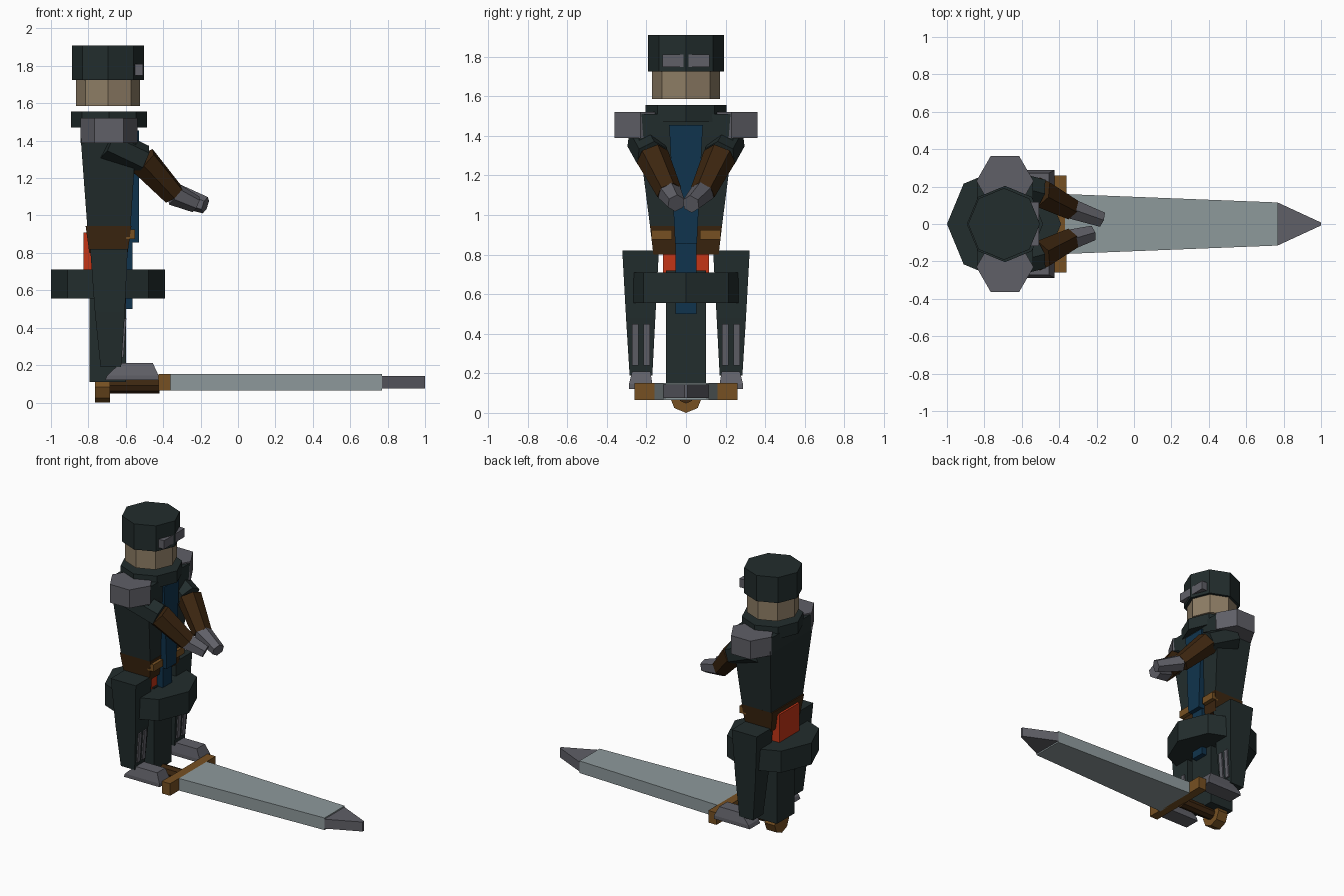
import bpy
import math
from mathutils import Vector

if "Cube" in bpy.data.objects:
    bpy.data.objects.remove(bpy.data.objects["Cube"])


def material(name, r, g, b):
    m = bpy.data.materials.new(name)
    m.diffuse_color = (r, g, b, 1)
    m.use_nodes = True
    m.node_tree.nodes["Principled BSDF"].inputs["Base Color"].default_value = m.diffuse_color
    return m


CLOTH = material("dark_green_cloth", 0.016, 0.026, 0.026)
STEEL = material("grey_steel", 0.115, 0.115, 0.135)
SKIN = material("tan_skin", 0.27, 0.205, 0.13)
LEATHER = material("brown_leather", 0.045, 0.019, 0.005)
BRASS = material("brass", 0.18, 0.08, 0.016)
BLADE = material("pale_blade", 0.27, 0.32, 0.33)
BLUE = material("blue_cloth", 0.005, 0.034, 0.075)
RED = material("orange_red_cloth", 0.55, 0.035, 0.008)

CX = -0.695  # body axis


def loft(name, mat, rings):
    """Closed solid skinned through rings of equal point count."""
    n = len(rings[0])
    verts = [tuple(p) for r in rings for p in r]
    faces = [tuple(range(n))[::-1],
             tuple(range((len(rings) - 1) * n, len(rings) * n))]
    for k in range(len(rings) - 1):
        for i in range(n):
            j = (i + 1) % n
            faces.append((k * n + i, k * n + j, (k + 1) * n + j, (k + 1) * n + i))
    mesh = bpy.data.meshes.new(name)
    mesh.from_pydata(verts, [], faces)
    mesh.materials.append(mat)
    ob = bpy.data.objects.new(name, mesh)
    bpy.context.collection.objects.link(ob)
    return ob


def rect(x0, x1, y0, y1, z):
    return [(x0, y0, z), (x1, y0, z), (x1, y1, z), (x0, y1, z)]


def box(name, mat, x0, x1, y0, y1, z0, z1):
    return loft(name, mat, [rect(x0, x1, y0, y1, z0), rect(x0, x1, y0, y1, z1)])


def prism(name, mat, x, y, r, z0, z1, n=8):
    def ring(z):
        return [(x + r * math.cos(2 * math.pi * i / n),
                 y + r * math.sin(2 * math.pi * i / n), z) for i in range(n)]
    return loft(name, mat, [ring(z0), ring(z1)])


def limb(name, mat, a, b, ra, rb, n=6):
    """Tapered n-sided bar between two points."""
    a, b = Vector(a), Vector(b)
    d = (b - a).normalized()
    up = Vector((0, 0, 1))
    u = (up - d * up.dot(d)).normalized()
    v = d.cross(u)
    rings = []
    for c, r in ((a, ra), (b, rb)):
        rings.append([c + r * (math.cos(2 * math.pi * i / n) * u +
                               math.sin(2 * math.pi * i / n) * v) for i in range(n)])
    return loft(name, mat, rings)


def span(s, a, b):
    """Mirror a y range to the given side."""
    return sorted((s * a, s * b))


# Head and helmet
prism("head", SKIN, CX, 0, 0.172, 1.585, 1.73)
prism("helmet", CLOTH, CX, 0, 0.192, 1.725, 1.91)
box("visor", STEEL, -0.60, -0.508, -0.118, 0.118, 1.748, 1.81)

# Torso
prism("collar", CLOTH, CX + 0.005, 0, 0.204, 1.47, 1.555)
loft("torso", CLOTH, [rect(-0.805, -0.575, -0.18, 0.18, 0.93),
                      rect(-0.84, -0.545, -0.24, 0.24, 1.40),
                      rect(-0.84, -0.54, -0.225, 0.225, 1.51)])
loft("belt", LEATHER, [rect(-0.795, -0.59, -0.165, 0.165, 0.80),
                       rect(-0.815, -0.57, -0.182, 0.182, 0.945)])

# Cloth hanging front and back
loft("upper_tabard", BLUE, [rect(-0.60, -0.53, -0.055, 0.055, 0.855),
                            rect(-0.60, -0.53, -0.085, 0.085, 1.455)])
box("lower_tabard", BLUE, -0.62, -0.563, -0.052, 0.052, 0.50, 0.90)
box("rear_sash", RED, -0.825, -0.61, -0.115, 0.115, 0.70, 0.91)
box("long_skirt", CLOTH, -0.795, -0.60, -0.10, 0.10, 0.11, 0.72)
prism("hip_skirt", CLOTH, CX, 0, 0.305, 0.555, 0.71)

# Paired parts
for side, s in (("left", 1), ("right", -1)):
    prism(side + "_shoulder_plate", STEEL, -0.69, s * 0.23, 0.153, 1.388, 1.52, 6)
    y0, y1 = span(s, 0.07, 0.175)
    box(side + "_belt_buckle", BRASS, -0.60, -0.55, y0, y1, 0.875, 0.925)

    # Arm
    elbow = (-0.51, s * 0.17, 1.295)
    wrist = (-0.345, s * 0.085, 1.115)
    tip = (-0.175, 0.025, 1.055) if s > 0 else (-0.225, -0.05, 1.06)
    limb(side + "_sleeve", CLOTH, (-0.70, s * 0.22, 1.385), elbow, 0.085, 0.085)
    limb(side + "_forearm", LEATHER, elbow, wrist, 0.085, 0.065)
    limb(side + "_hand", STEEL, wrist, tip, 0.062, 0.046)

    # Leg
    t0, t1 = span(s, 0.137, 0.322)
    m0, m1 = span(s, 0.155, 0.303)
    b0, b1 = span(s, 0.17, 0.285)
    loft(side + "_leg", CLOTH, [rect(-0.735, -0.625, b0, b1, 0.19),
                                rect(-0.765, -0.605, m0, m1, 0.48),
                                rect(-0.79, -0.59, t0, t1, 0.82)])
    for k, (a, b) in enumerate(((0.182, 0.215), (0.24, 0.272))):
        y0, y1 = span(s, a, b)
        loft("%s_shin_strip_%d" % (side, k), STEEL,
             [rect(-0.66, -0.612, y0, y1, 0.24), rect(-0.66, -0.597, y0, y1, 0.45)])
    f0, f1 = span(s, 0.17, 0.288)
    g0, g1 = span(s, 0.18, 0.272)
    loft(side + "_boot", STEEL, [rect(-0.71, -0.425, f0, f1, 0.12),
                                 rect(-0.70, -0.425, f0, f1, 0.145),
                                 rect(-0.63, -0.455, g0, g1, 0.21)])


# Sword lying forward from the feet
def section(x, w, z0, z1):
    return [(x, -w, z0), (x, w, z0), (x, w, z1), (x, -w, z1)]


loft("sword_blade", BLADE, [section(-0.37, 0.16, 0.065, 0.152),
                            section(0.77, 0.115, 0.065, 0.152)])
loft("sword_tip", STEEL, [section(0.768, 0.115, 0.075, 0.143),
                          section(1.0, 0.008, 0.075, 0.143)])
box("sword_guard", BRASS, -0.425, -0.36, -0.26, 0.26, 0.065, 0.152)
limb("sword_grip", LEATHER, (-0.70, 0, 0.09), (-0.42, 0, 0.09), 0.042, 0.042, 8)
limb("sword_pommel", BRASS, (-0.765, 0, 0.083), (-0.685, 0, 0.083), 0.083, 0.083, 8)
